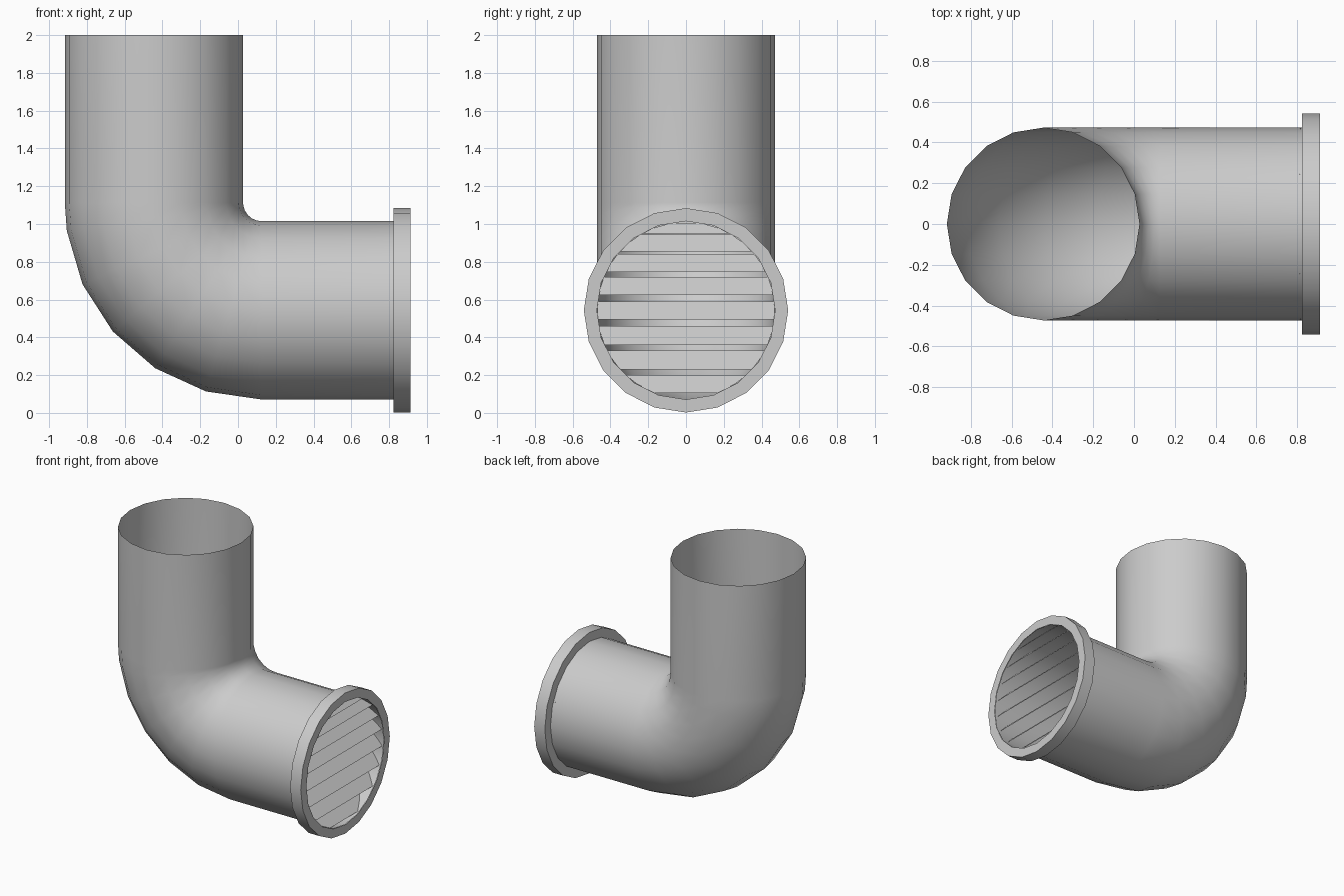
import bpy, bmesh
from math import sin, cos, pi, radians, sqrt

if "Cube" in bpy.data.objects:
    bpy.data.objects.remove(bpy.data.objects["Cube"])

SIDES = 20
R = 0.472                 # pipe radius
AXIS_Z = 0.543            # height of the outlet axis
BX, BZ = 0.125, 1.113     # centre of the bend
BEND = 0.57               # bend radius along the centreline


def make_object(name, verts, faces, smooth=True):
    mesh = bpy.data.meshes.new(name)
    mesh.from_pydata(verts, [], faces)
    bm = bmesh.new()
    bm.from_mesh(mesh)
    bmesh.ops.recalc_face_normals(bm, faces=bm.faces)
    bm.to_mesh(mesh)
    bm.free()
    obj = bpy.data.objects.new(name, mesh)
    bpy.context.collection.objects.link(obj)
    if smooth:
        bpy.ops.object.select_all(action='DESELECT')
        obj.select_set(True)
        bpy.context.view_layer.objects.active = obj
        bpy.ops.object.shade_smooth_by_angle(angle=radians(30))
    return obj


def ring(cx, cz, a, r):
    # circle around (cx, cz); a = 0 is horizontal, a = 90 degrees faces along x
    pts = []
    for i in range(SIDES):
        t = 2 * pi * i / SIDES
        u = r * cos(t)
        pts.append((cx - u * cos(a), r * sin(t), cz - u * sin(a)))
    return pts


def skin(name, rings):
    verts = [p for r in rings for p in r]
    faces = []
    for k in range(len(rings) - 1):
        for i in range(SIDES):
            j = (i + 1) % SIDES
            faces.append((k * SIDES + i, k * SIDES + j,
                          (k + 1) * SIDES + j, (k + 1) * SIDES + i))
    return make_object(name, verts, faces)


# elbow pipe: open thin shell swept down, round the bend and out
rings = [ring(BX - BEND, 2.0, 0, R)]
for deg in (0, 8.2, 24.5, 40.9, 57.3, 73.6, 90):
    a = radians(deg)
    rings.append(ring(BX - BEND * cos(a), BZ - BEND * sin(a), a, R))
rings.append(ring(0.91, AXIS_Z, pi / 2, R))
skin("elbow_pipe", rings)

# collar around the outlet
profile = [(0.822, R), (0.822, 0.541), (0.912, 0.541), (0.912, R)]
skin("outlet_collar", [ring(x, AXIS_Z, pi / 2, r) for x, r in profile])


# louvre slats: sloping down and outwards, cut to the round opening
def half_chord(z):
    return sqrt(max(0.0, (R * 0.993) ** 2 - (z - AXIS_Z) ** 2))


verts, faces = [], []
levels = [(0.105, 0.2), (0.23, 0.33), (0.36, 0.46), (0.495, 0.59),
          (0.625, 0.72), (0.745, 0.84), (0.855, 0.945), (0.95, 1.005)]
for low, high in levels:
    n = len(verts)
    wl, wh = half_chord(low), half_chord(high)
    back = 0.9 - (high - low)
    mid = (low + high) / 2
    wm, xm = half_chord(mid), (0.9 + back) / 2
    verts += [(0.9, -wl, low), (0.9, wl, low), (xm, wm, mid),
              (back, wh, high), (back, -wh, high), (xm, -wm, mid)]
    faces.append(tuple(range(n, n + 6)))
slats = make_object("louvre_slats", verts, faces, smooth=False)
for p in slats.data.polygons:
    if p.normal.x < 0:
        p.flip()
